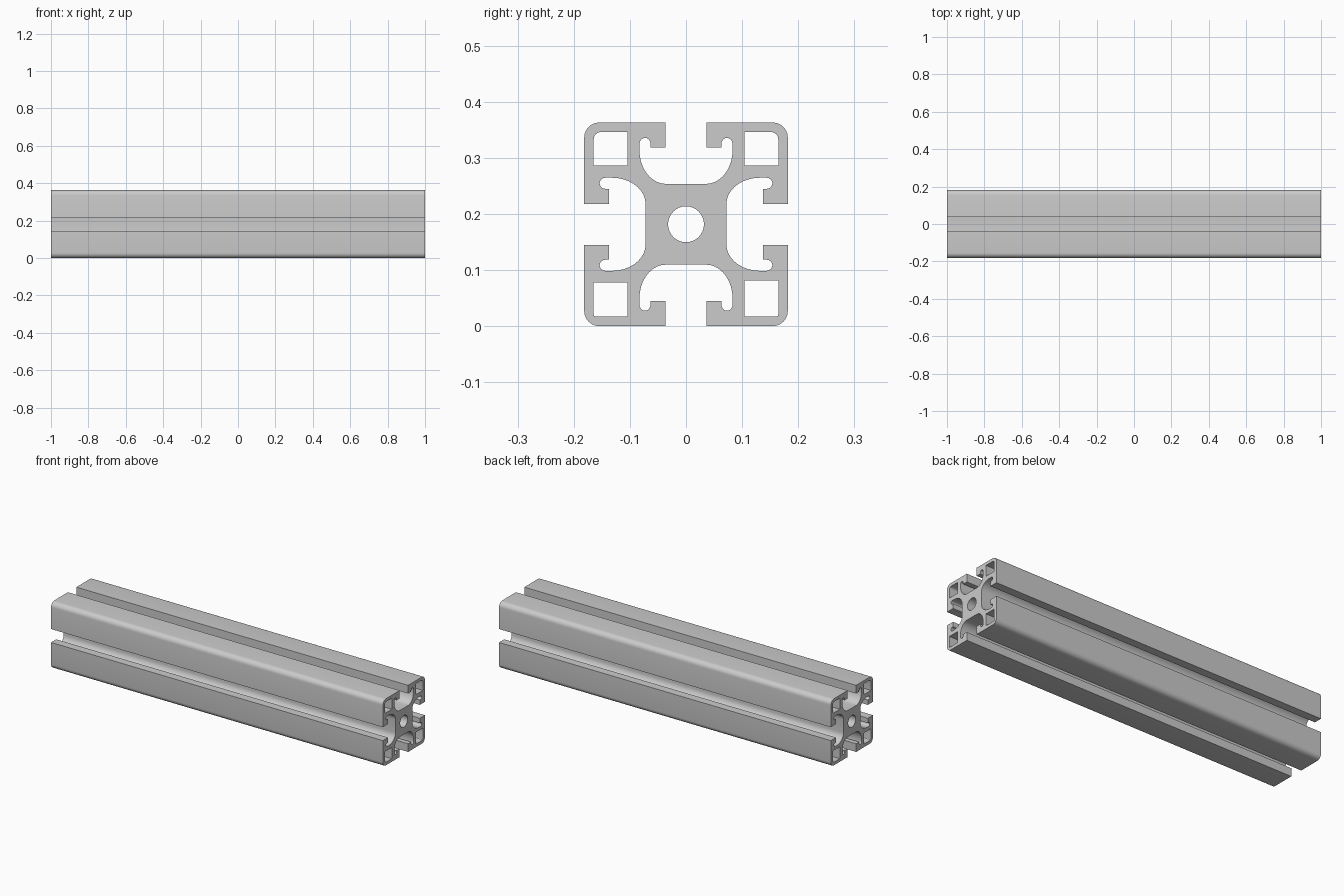
import bpy, bmesh
from math import cos, sin, pi, radians

if "Cube" in bpy.data.objects:
    bpy.data.objects.remove(bpy.data.objects["Cube"])

HALF = 0.1815      # half width of the square section
LENGTH = 2.0


def arc(cx, cy, rx, ry, a0, a1, n):
    """Points along an elliptical arc, angles in degrees."""
    out = []
    for i in range(n + 1):
        a = radians(a0 + (a1 - a0) * i / n)
        out.append((cx + rx * cos(a), cy + ry * sin(a)))
    return out


# Half of one corner: slot floor, slot wall, hooked lip, slot mouth
half = [*arc(0.036, 0.132, 0.047, 0.060, -90, 0, 9),
        *arc(0.073, 0.143, 0.010, 0.011, 0, 180, 8),
        (0.063, 0.137), (0.0365, 0.137), (0.0365, HALF)]
r = 0.027
corner = arc(HALF - r, HALF - r, r, r, 90, 0, 6)
quadrant = half + corner + [(y, x) for x, y in reversed(half)]

# Four quarter turns complete the outline
outline = []
pts = quadrant
for _ in range(4):
    outline += pts
    pts = [(y, -x) for x, y in pts]

# Round centre bore
loops = [outline, arc(0, 0, 0.032, 0.032, 0, 360, 32)[:-1]]

# Corner hollows with a rounded outer corner
for sx, sy, low, rad in ((1, 1, 0.105, 0.013), (-1, 1, 0.105, 0.013),
                         (1, -1, 0.100, 0.004), (-1, -1, 0.104, 0.004)):
    c = 0.1645 - rad
    hollow = [(0.104, low), (0.1645, low), *arc(c, c, rad, rad, 0, 90, 4), (0.104, 0.1645)]
    loops.append([(sx * x, sy * y) for x, y in hollow])

# Fill the section and extrude it along x
bm = bmesh.new()
edges = []
for loop in loops:
    vs = [bm.verts.new((-LENGTH / 2, y, z + HALF)) for y, z in loop]
    edges += [bm.edges.new((vs[i - 1], vs[i])) for i in range(len(vs))]
bmesh.ops.triangle_fill(bm, edges=edges, use_beauty=True, use_dissolve=False)
ext = bmesh.ops.extrude_face_region(bm, geom=bm.faces[:], use_keep_orig=True)
moved = [g for g in ext["geom"] if isinstance(g, bmesh.types.BMVert)]
bmesh.ops.translate(bm, verts=moved, vec=(LENGTH, 0, 0))
bmesh.ops.recalc_face_normals(bm, faces=bm.faces[:])

mesh = bpy.data.meshes.new("slotted_rail")
bm.to_mesh(mesh)
bm.free()
rail = bpy.data.objects.new("slotted_rail", mesh)
bpy.context.collection.objects.link(rail)
bpy.context.view_layer.objects.active = rail
rail.select_set(True)
bpy.ops.object.shade_smooth_by_angle(angle=radians(30))
